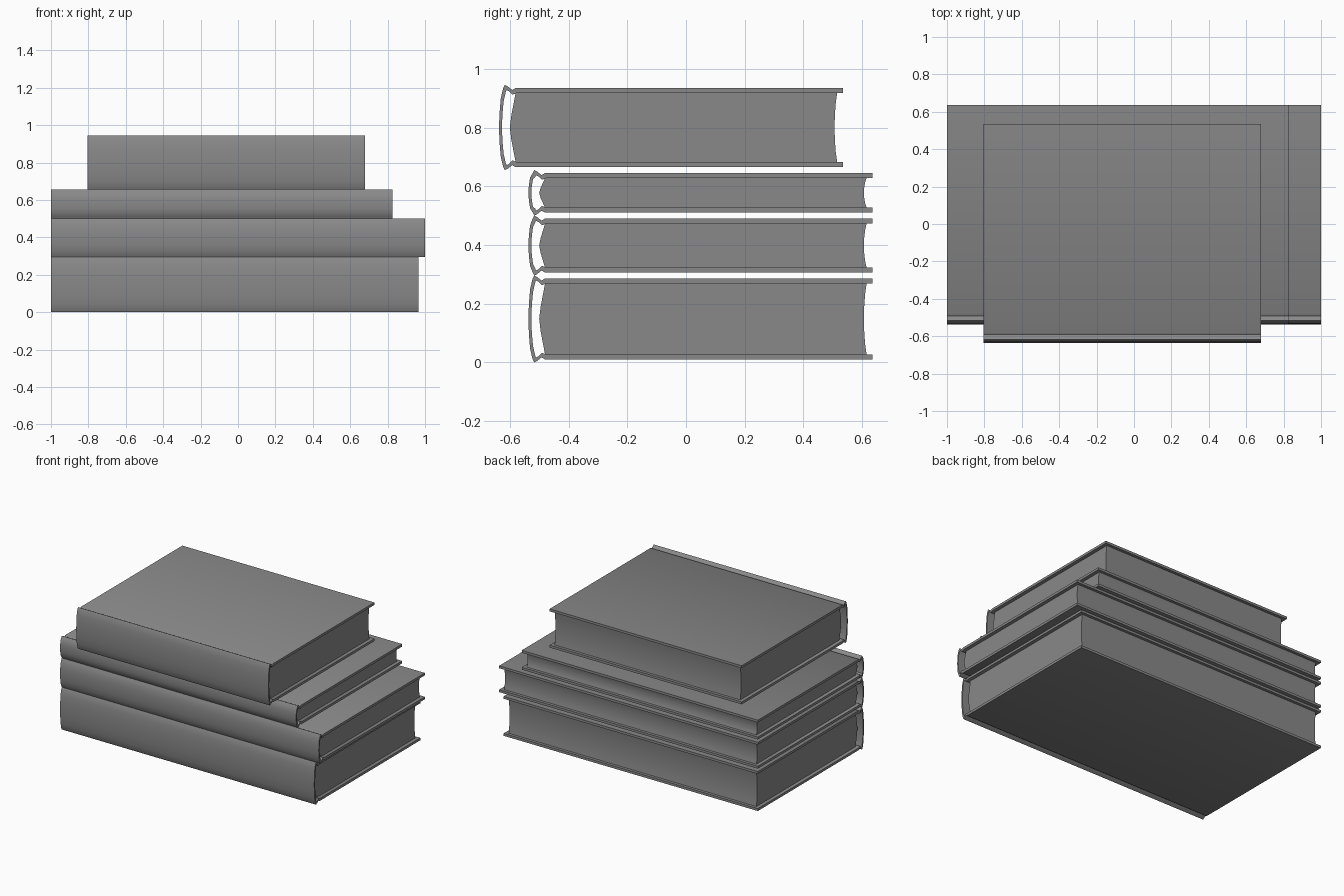
import bpy, bmesh
from math import radians

cube = bpy.data.objects.get("Cube")
if cube:
    bpy.data.objects.remove(cube, do_unlink=True)

grey = bpy.data.materials.new("plain grey")
grey.use_nodes = True
GREY = (0.25, 0.25, 0.25, 1)
grey.diffuse_color = GREY
grey.node_tree.nodes["Principled BSDF"].inputs["Base Color"].default_value = GREY


def sweep(name, outer, inner, x0, x1, y0, z0):
    """Extrude along x the band between two matching (y, z) point lists."""
    bm = bmesh.new()
    rows = [[[bm.verts.new((x, y + y0, z + z0)) for y, z in line]
             for line in (outer, inner)] for x in (x0, x1)]
    (oa, ia), (ob, ib) = rows
    last = len(outer) - 1
    for i in range(last):
        j = i + 1
        for quad in ((oa[i], oa[j], ob[j], ob[i]), (ia[i], ib[i], ib[j], ia[j]),
                     (oa[i], ia[i], ia[j], oa[j]), (ob[i], ob[j], ib[j], ib[i])):
            bm.faces.new(quad)
    for i in (0, last):
        bm.faces.new((oa[i], ob[i], ib[i], ia[i]))
    bmesh.ops.recalc_face_normals(bm, faces=bm.faces)
    mesh = bpy.data.meshes.new(name)
    bm.to_mesh(mesh)
    bm.free()
    mesh.materials.append(grey)
    obj = bpy.data.objects.new(name, mesh)
    bpy.context.collection.objects.link(obj)
    bpy.ops.object.select_all(action="DESELECT")
    obj.select_set(True)
    bpy.context.view_layer.objects.active = obj
    bpy.ops.object.shade_smooth_by_angle(angle=radians(40))


def mirrored(half):
    """Continue an upper half profile below z = 0."""
    return half + [(y, -z) for y, z in reversed(half[:-1])]


def book(name, x0, x1, z0, z1, y0=0):
    h = (z1 - z0) / 2
    mid = (z0 + z1) / 2
    # Case: flat board, hinge groove, shoulder ridge, curved spine
    outer = [(0.635, h - .01), (-.48, h - .01), (-.492, h - .017), (-.507, h - .005),
             (-.517, h), (-.523, h - .012), (-.531, h * .68), (-.535, h * .35), (-.537, 0)]
    inner = [(0.635, h - .027), (-.475, h - .027), (-.491, h - .033), (-.503, h - .021),
             (-.511, h - .017), (-.514, h - .025), (-.521, h * .62), (-.525, h * .32), (-.527, 0)]
    sweep(name + "_cover", mirrored(outer), mirrored(inner), x0, x1, y0, mid)
    # Page block: rounded at the spine, hollow at the fore edge
    p = h - .027
    back = [(-.48, p), (-.487, p * .7), (-.495, p * .35), (-.5, 0)]
    fore = [(.615, p), (.61, p * .7), (.607, p * .35), (.606, 0)]
    sweep(name + "_pages", mirrored(fore), mirrored(back), x0 + .025, x1 - .025, y0, mid)


book("bottom_book", -1, .965, 0, .296)
book("second_book", -1, 1, .296, .5)
book("third_book", -1, .825, .5, .655)
book("top_book", -.805, .68, .655, .945, -.1)
